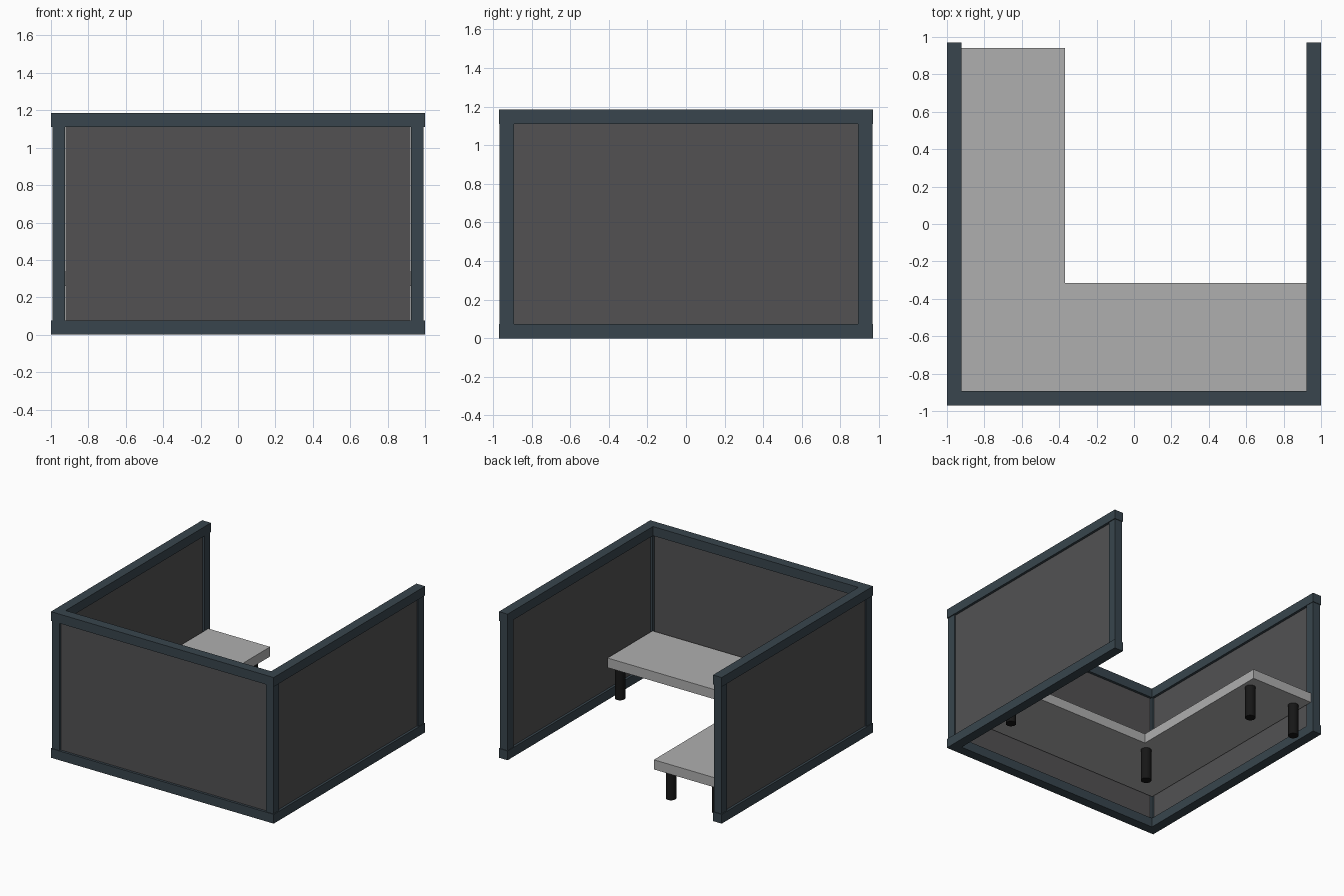
import bpy, bmesh

if "Cube" in bpy.data.objects:
    bpy.data.objects.remove(bpy.data.objects["Cube"])


def material(name, rgb):
    m = bpy.data.materials.new(name)
    m.diffuse_color = (*rgb, 1)
    m.use_nodes = True
    m.node_tree.nodes["Principled BSDF"].inputs["Base Color"].default_value = m.diffuse_color
    return m


FRAME = material("slate_frame", (0.04, 0.06, 0.075))
FABRIC = material("dark_fabric", (0.085, 0.083, 0.086))
TOP = material("grey_top", (0.43, 0.43, 0.43))
BLACK = material("black_leg", (0.008, 0.008, 0.008))


def prism(name, outline, z0, z1, mat):
    """Extrude a counter-clockwise XY outline from z0 to z1."""
    bm = bmesh.new()
    face = bm.faces.new([bm.verts.new((x, y, z0)) for x, y in outline])
    ext = bmesh.ops.extrude_face_region(bm, geom=[face])
    for v in ext["geom"]:
        if isinstance(v, bmesh.types.BMVert):
            v.co.z = z1
    bmesh.ops.recalc_face_normals(bm, faces=bm.faces[:])
    mesh = bpy.data.meshes.new(name)
    bm.to_mesh(mesh)
    bm.free()
    mesh.materials.append(mat)
    ob = bpy.data.objects.new(name, mesh)
    bpy.context.collection.objects.link(ob)
    return ob


def box(name, x, y, z, mat):
    pts = [(x[0], y[0]), (x[1], y[0]), (x[1], y[1]), (x[0], y[1])]
    return prism(name, pts, z[0], z[1], mat)


H, B, D, W = 1.185, 0.075, 0.97, 0.078   # height, rail height, half depth, rail width
RAILS = {"bottom": (0, B), "top": (H - B, H)}

# Side walls: rails, end posts and recessed panel
for side, s in (("left", -1), ("right", 1)):
    def span(a, b):
        return sorted((s * a, s * b))
    for level, z in RAILS.items():
        box(f"{side}_{level}_rail", span(1 - W, 1), (-D, D), z, FRAME)
    for end, y in (("front", (-D + 0.005, -D + W)), ("back", (D - W, D - 0.005))):
        box(f"{side}_{end}_post", span(1 - W + 0.003, 0.993), y, (B, H - B), FRAME)
    box(f"{side}_panel", span(1 - W + 0.02, 0.98), (-D + W, D - W), (B, H - B), FABRIC)

# Front wall between the side walls
for level, z in RAILS.items():
    box(f"front_{level}_rail", (-1 + W, 1 - W), (-D, -D + W), z, FRAME)
box("front_panel", (-1 + W, 1 - W), (-D + 0.02, -D + W - 0.02), (B, H - B), FABRIC)

# L-shaped desk top
L, R, F = -0.925, 0.925, -0.892
prism("desk_top", [(L, F), (R, F), (R, -0.315), (-0.37, -0.315), (-0.37, 0.94), (L, 0.94)],
      0.26, 0.338, TOP)

# Round desk legs
for i, (x, y) in enumerate([(-0.445, -0.39), (-0.44, 0.82), (-0.855, 0.82), (0.865, -0.39)]):
    bpy.ops.mesh.primitive_cylinder_add(vertices=24, radius=0.039, depth=0.26,
                                        location=(x, y, 0.13))
    leg = bpy.context.object
    leg.name = f"desk_leg_{i + 1}"
    leg.data.materials.append(BLACK)
    bpy.ops.object.shade_smooth_by_angle()
